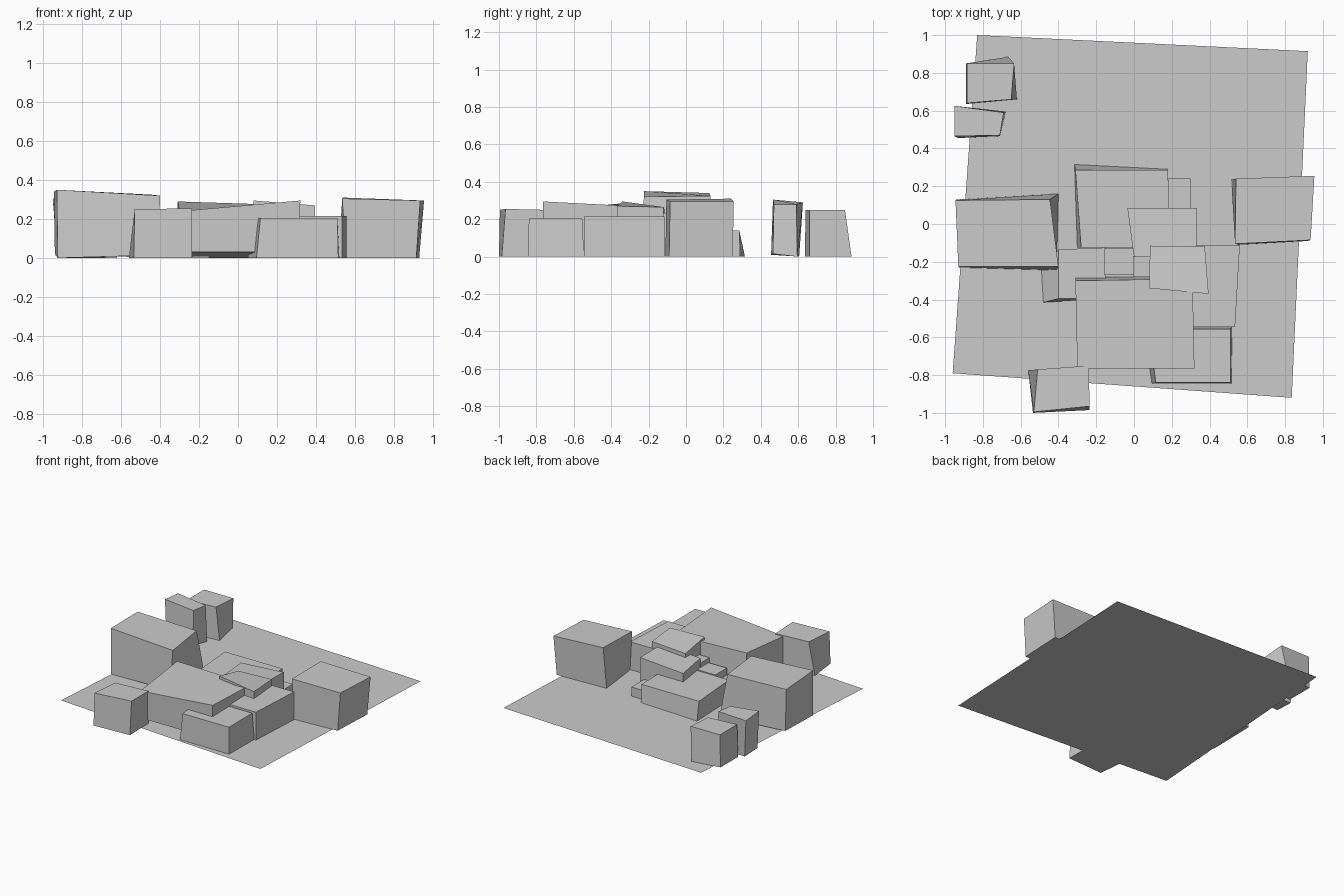
import bpy, bmesh


def rect(x0, x1, y0, y1):
    """Corner order everywhere: front left, front right, back right, back left."""
    return [(x0, y0), (x1, y0), (x1, y1), (x0, y1)]


def finish(name, bm):
    bmesh.ops.recalc_face_normals(bm, faces=bm.faces)
    me = bpy.data.meshes.new(name)
    bm.to_mesh(me)
    bm.free()
    ob = bpy.data.objects.new(name, me)
    bpy.context.collection.objects.link(ob)
    return ob


def block(name, roof, heights, base=None, lift=(0, 0, 0, 0)):
    """Crooked building block: roof outline with corner heights, over a base outline."""
    if isinstance(heights, float):
        heights = [heights] * 4
    base = base or roof
    bm = bmesh.new()
    lo = [bm.verts.new((x, y, z)) for (x, y), z in zip(base, lift)]
    hi = [bm.verts.new((x, y, z)) for (x, y), z in zip(roof, heights)]
    bm.faces.new(lo[::-1])
    bm.faces.new(hi)
    for i in range(4):
        j = (i + 1) % 4
        bm.faces.new((lo[i], lo[j], hi[j], hi[i]))
    return finish(name, bm)


# flat ground sheet
bm = bmesh.new()
bm.faces.new([bm.verts.new((x, y, 0)) for x, y in
              [(-.96, -.79), (.835, -.92), (.92, .915), (-.83, 1.0)]])
finish("ground_sheet", bm)

# free-standing blocks around the edge
block("back_left_block",
      [(-.885, .64), (-.65, .66), (-.635, .85), (-.885, .85)], .25,
      [(-.89, .635), (-.62, .66), (-.665, .885), (-.89, .85)])
block("back_left_narrow_block",
      [(-.95, .465), (-.71, .47), (-.69, .59), (-.95, .625)], [.305, .28, .28, .29],
      [(-.93, .455), (-.71, .465), (-.68, .595), (-.925, .605)], (.01, .015, 0, 0))
block("left_tall_block",
      [(-.93, -.225), (-.40, -.225), (-.445, .13), (-.945, .125)], [.35, .32, .325, .34],
      [(-.925, -.23), (-.41, -.245), (-.40, .16), (-.94, .13)], (0, .015, 0, .02))
block("front_left_block",
      [(-.53, -.995), (-.235, -.965), (-.24, -.75), (-.51, -.77)], [.25, .255, .25, .25],
      [(-.535, -1.0), (-.235, -.985), (-.24, -.75), (-.56, -.775)])
block("right_block",
      [(.535, -.105), (.935, -.085), (.955, .255), (.54, .24)], [.305, .295, .295, .31],
      [(.555, -.11), (.915, -.09), (.93, .25), (.515, .235)])

# overlapping cluster in the middle
block("middle_wide_block",
      [(-.28, -.125), (.19, -.125), (.18, .285), (-.31, .285)], .14,
      [(-.30, -.125), (.19, -.125), (.18, .29), (-.315, .315)])
block("front_wide_block",
      [(-.30, -.765), (.32, -.765), (.31, -.29), (-.31, -.30)], [.24, .295, .27, .29],
      [(-.30, -.76), (.31, -.76), (.31, -.28), (-.31, -.28)], (.03, .03, 0, 0))
block("front_right_block",
      [(.115, -.84), (.51, -.84), (.51, -.555), (.08, -.555)], .205,
      [(.095, -.845), (.515, -.845), (.52, -.545), (.05, -.545)])
block("right_low_block",
      [(.20, -.545), (.535, -.545), (.56, -.115), (.20, -.115)], .215)
block("upper_block",
      [(.08, -.34), (.395, -.37), (.375, -.12), (.085, -.115)], [.295, .27, .265, .25])
block("centre_block",
      [(0, -.175), (.33, -.175), (.333, .085), (-.035, .085)], [.215, .235, .23, .205])

# low filler blocks
block("small_back_block", rect(.10, .30, -.05, .24), .07)
block("left_low_block",
      [(-.40, -.395), (-.15, -.395), (-.15, -.125), (-.40, -.135)], .09,
      [(-.48, -.415), (-.15, -.385), (-.15, -.125), (-.49, -.24)])
block("centre_low_block", rect(-.16, 0, -.27, -.13), .145)
block("centre_small_block", rect(-.005, .085, -.28, -.17), .18)
